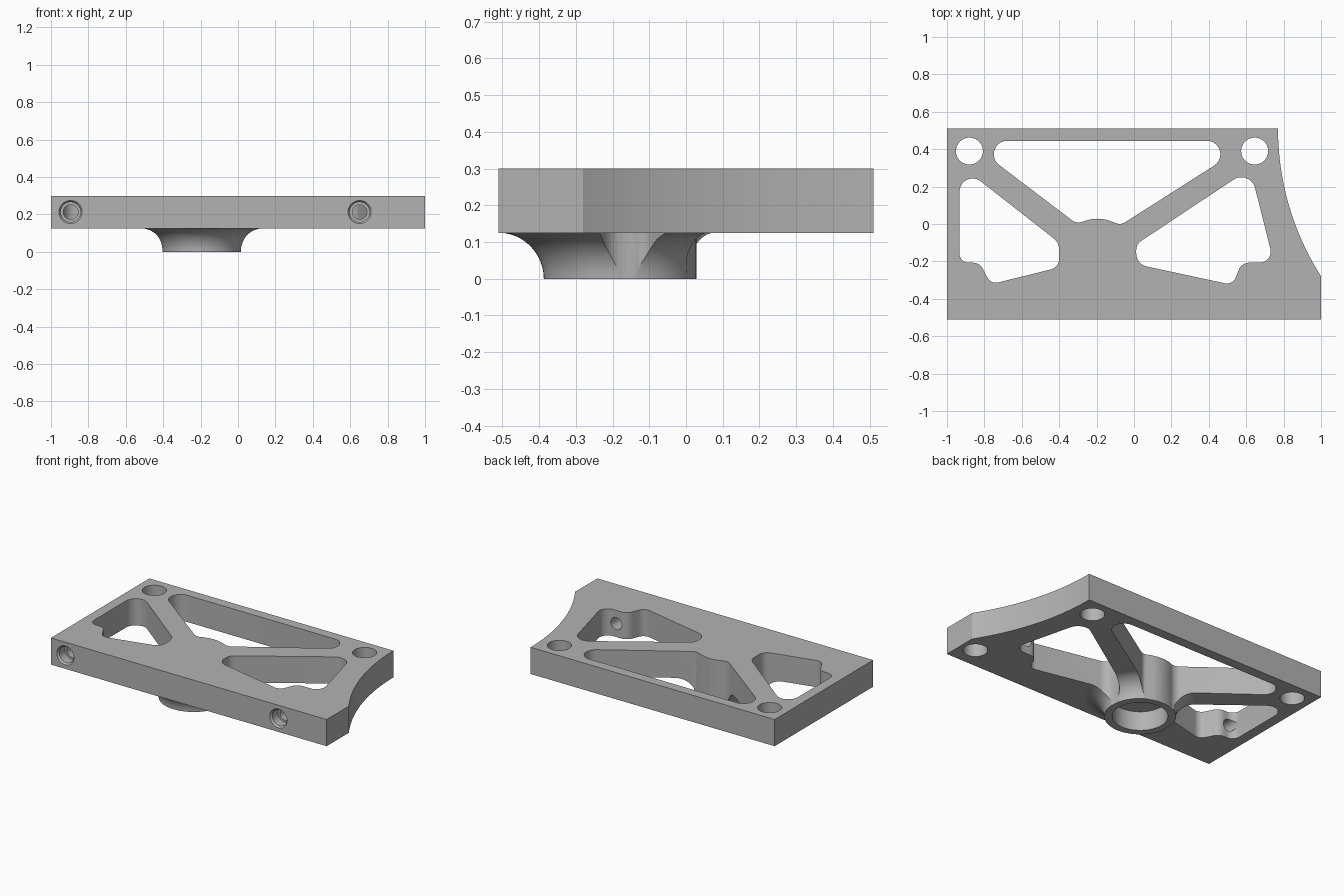
import bpy, bmesh, math
from mathutils import Vector, Matrix

cube = bpy.data.objects.get("Cube")
if cube:
    bpy.data.objects.remove(cube, do_unlink=True)

BOTTOM, TOP = 0.125, 0.30
HUB = Vector((-0.195, -0.177, 0))

metal = bpy.data.materials.new("plain grey metal")
metal.use_nodes = True
GREY = (0.45, 0.45, 0.45, 1)
metal.diffuse_color = GREY
metal.node_tree.nodes["Principled BSDF"].inputs["Base Color"].default_value = GREY


def to_object(name, bm):
    bmesh.ops.recalc_face_normals(bm, faces=bm.faces)
    mesh = bpy.data.meshes.new(name)
    bm.to_mesh(mesh)
    bm.free()
    mesh.materials.append(metal)
    ob = bpy.data.objects.new(name, mesh)
    bpy.context.collection.objects.link(ob)
    return ob


def prism(name, points, low, high):
    bm = bmesh.new()
    face = bm.faces.new([bm.verts.new((p[0], p[1], low)) for p in points])
    ext = bmesh.ops.extrude_face_region(bm, geom=[face])
    moved = [g for g in ext["geom"] if isinstance(g, bmesh.types.BMVert)]
    bmesh.ops.translate(bm, verts=moved, vec=(0, 0, high - low))
    return to_object(name, bm)


def rounded(corners, steps=10):
    """Round each (x, y, radius) corner of a polygon with a tangent arc."""
    out = []
    for i, (x, y, r) in enumerate(corners):
        p = Vector((x, y))
        a = (Vector(corners[i - 1][:2]) - p).normalized()
        b = (Vector(corners[(i + 1) % len(corners)][:2]) - p).normalized()
        half = a.angle(b) / 2
        centre = p + (a + b).normalized() * (r / math.sin(half))
        start = p + a * (r / math.tan(half)) - centre
        end = p + b * (r / math.tan(half)) - centre
        sweep = math.atan2(start.x * end.y - start.y * end.x, start.dot(end))
        for k in range(steps + 1):
            out.append(centre + Matrix.Rotation(sweep * k / steps, 2) @ start)
    return out


def lathe(name, profile, place, segments=48):
    """Spin (radius, height) points, starting and ending on the axis."""
    bm = bmesh.new()
    verts = [bm.verts.new((r, 0, h)) for r, h in profile]
    edges = [bm.edges.new(pair) for pair in zip(verts, verts[1:])]
    bmesh.ops.spin(bm, geom=verts + edges, cent=(0, 0, 0), axis=(0, 0, 1),
                   angle=math.tau, steps=segments)
    bmesh.ops.remove_doubles(bm, verts=bm.verts, dist=0.0001)
    bmesh.ops.transform(bm, matrix=place, verts=bm.verts)
    return to_object(name, bm)


def combine(target, tool, operation):
    mod = target.modifiers.new(tool.name, "BOOLEAN")
    mod.operation, mod.solver, mod.object = operation, "EXACT", tool
    tool.hide_render = True
    bpy.context.view_layer.objects.active = target
    bpy.ops.object.modifier_apply(modifier=mod.name)
    bpy.data.objects.remove(tool, do_unlink=True)


# Plate with one hollow curved end
outline = [(-1, 0.51), (-1, -0.51), (1, -0.51)]
R = 1.47
sweep = math.asin(0.79 / R)
for k in range(25):
    a = sweep * (1 - k / 24)
    outline.append((0.77 + R - R * math.cos(a), 0.51 - R * math.sin(a)))
plate = prism("mounting_plate", outline, BOTTOM, TOP)

# Flared hub under the plate
flare = 0.122
profile = [(0, 0)]
for k in range(13):
    a = math.pi / 2 * k / 12
    profile.append((0.21 + flare * (1 - math.cos(a)), 0.0035 * k / 12 + flare * math.sin(a)))
profile += [(0.25, 0.2), (0, 0.2)]
combine(plate, lathe("hub", profile, Matrix.Translation(HUB), 64), "UNION")

# Three weight-saving pockets
pockets = {
    "back_pocket": [(-0.892, 0.445, 0.072), (-0.305, 0.0, 0.06), (-0.195, 0.042, 0.2),
                    (-0.07, -0.005, 0.05), (0.637, 0.445, 0.072)],
    "right_pocket": [(-0.933, 0.317, 0.07), (-0.933, -0.207, 0.05), (-0.825, -0.207, 0.06),
                     (-0.765, -0.322, 0.05), (-0.4, -0.232, 0.06), (-0.4, -0.10, 0.08)],
    "left_pocket": [(0.621, 0.296, 0.075), (0.012, -0.108, 0.06), (0.012, -0.215, 0.07),
                    (0.528, -0.326, 0.05), (0.575, -0.207, 0.06), (0.748, -0.207, 0.06)],
}
for name, corners in pockets.items():
    combine(plate, prism(name, rounded(corners), -0.1, 0.5), "DIFFERENCE")


# Vertical holes: hub bore, two through holes and one blind hole
def bore(name, x, y, r, low, high):
    tool = lathe(name, [(0, low), (r, low), (r, high), (0, high)],
                 Matrix.Translation((x, y, 0)))
    combine(plate, tool, "DIFFERENCE")


bore("hub_bore", HUB.x, HUB.y, 0.163, -0.1, 0.125)
bore("back_right_hole", -0.88, 0.39, 0.072, -0.1, 0.5)
bore("back_left_hole", 0.645, 0.39, 0.072, -0.1, 0.5)
bore("blind_hole", 0.90, -0.37, 0.072, 0.05, 0.225)

# Stepped screw holes running from the front edge into the pockets
screw = [(0, -0.05), (0.062, -0.05), (0.062, 0), (0.053, 0.012),
         (0.053, 0.07), (0.039, 0.07), (0.039, 0.36), (0, 0.36)]
for x in (-0.895, 0.65):
    place = Matrix.Translation((x, -0.51, 0.213)) @ Matrix.Rotation(-math.pi / 2, 4, "X")
    combine(plate, lathe("screw_hole", screw, place, 32), "DIFFERENCE")

# Smooth curved walls, crisp edges
bpy.ops.object.select_all(action="DESELECT")
plate.select_set(True)
bpy.context.view_layer.objects.active = plate
bpy.ops.object.shade_smooth_by_angle(angle=math.radians(30))
